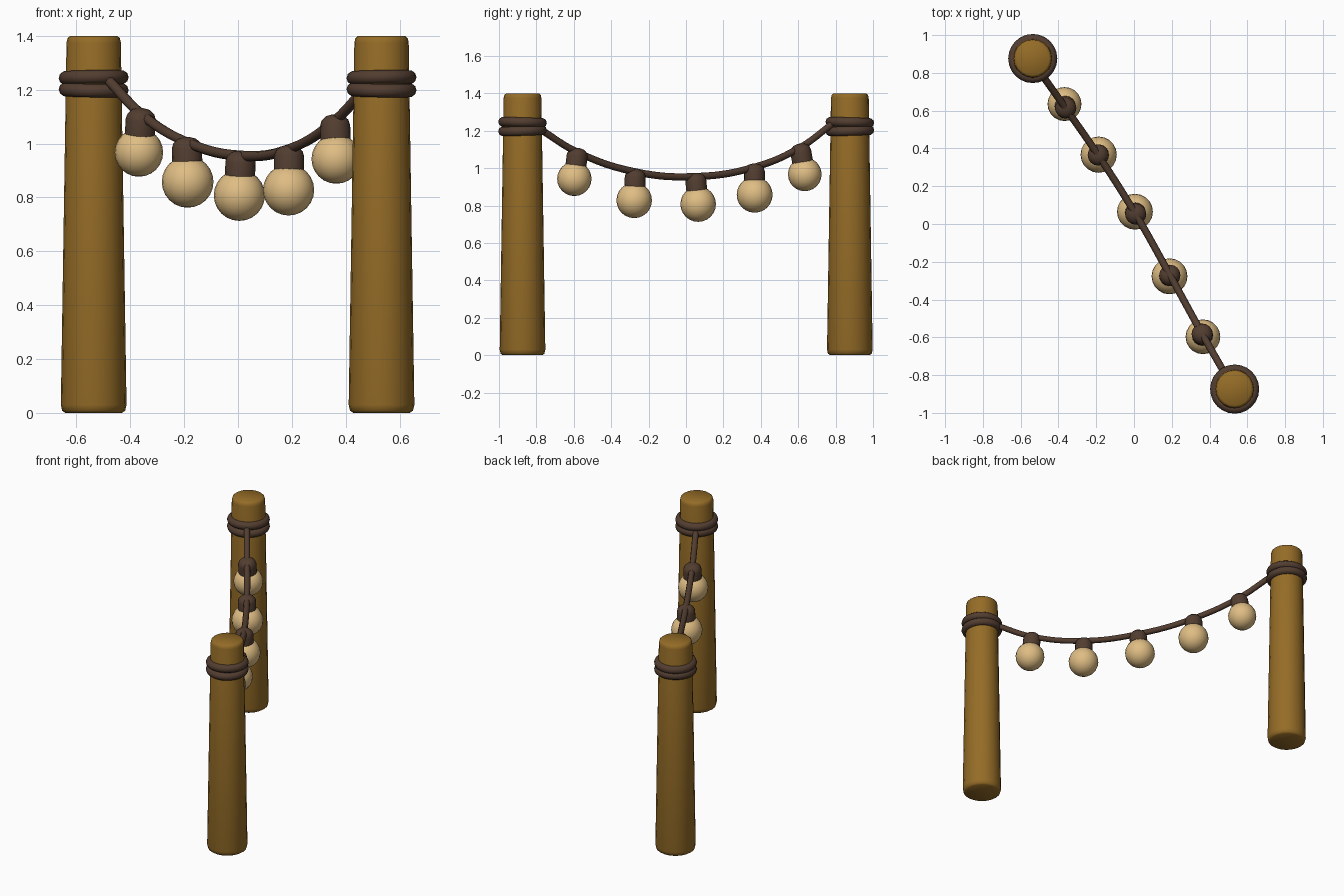
import bpy
import math
from mathutils import Vector

cube = bpy.data.objects.get("Cube")
if cube:
    bpy.data.objects.remove(cube)


def material(name, colour):
    m = bpy.data.materials.new(name)
    m.use_nodes = True
    m.diffuse_color = (*colour, 1)
    bsdf = next(n for n in m.node_tree.nodes if n.type == "BSDF_PRINCIPLED")
    bsdf.inputs["Base Color"].default_value = (*colour, 1)
    return m


WOOD = material("golden_brown_wood", (0.30, 0.15, 0.02))
ROPE = material("dark_brown_rope", (0.085, 0.047, 0.03))
GLASS = material("warm_cream_glass", (0.74, 0.51, 0.23))


def finish(name, mat, angle=60):
    ob = bpy.context.object
    ob.name = name
    ob.data.materials.append(mat)
    bpy.ops.object.shade_smooth_by_angle(angle=math.radians(angle))
    return ob


def lathe(name, mat, profile, base, axis=Vector((0, 0, 1)), sides=16):
    """Revolve (radius, height) points about an axis, closing both ends."""
    turn = Vector((0, 0, 1)).rotation_difference(axis)
    base = Vector(base)
    verts = []
    for r, h in profile:
        for i in range(sides):
            a = math.tau * i / sides
            verts.append(base + turn @ Vector((r * math.cos(a), r * math.sin(a), h)))
    faces = [tuple(reversed(range(sides)))]
    for k in range(len(profile) - 1):
        for i in range(sides):
            j = (i + 1) % sides
            faces.append((k * sides + i, k * sides + j,
                          (k + 1) * sides + j, (k + 1) * sides + i))
    last = (len(profile) - 1) * sides
    faces.append(tuple(range(last, last + sides)))
    mesh = bpy.data.meshes.new(name)
    mesh.from_pydata(verts, [], faces)
    ob = bpy.data.objects.new(name, mesh)
    bpy.context.collection.objects.link(ob)
    bpy.ops.object.select_all(action="DESELECT")
    bpy.context.view_layer.objects.active = ob
    ob.select_set(True)
    return finish(name, mat)


# Tapered posts with rounded ends, each wrapped by two rope coils
POST = [(0.105, 0), (0.117, 0.008), (0.122, 0.03), (0.101, 1.375),
        (0.097, 1.392), (0.087, 1.4)]
for side, x, y in (("right", -0.536, 0.876), ("left", 0.533, -0.874)):
    lathe(side + "_post", WOOD, POST, (x, y, 0), sides=20)
    for level, z, tilt in (("lower", 1.2, 0.03), ("upper", 1.245, -0.03)):
        bpy.ops.mesh.primitive_torus_add(
            location=(x, y, z), rotation=(tilt, tilt / 2, 0), major_radius=0.104,
            minor_radius=0.026, major_segments=24, minor_segments=10)
        finish(f"{side}_{level}_coil", ROPE)

# Sagging rope between the posts
path = [(-0.48, 0.78, 1.235), (-0.36, 0.61, 1.11), (-0.19, 0.365, 1.005),
        (0.01, 0.05, 0.955), (0.19, -0.27, 0.98), (0.36, -0.58, 1.085),
        (0.48, -0.79, 1.215)]
curve = bpy.data.curves.new("hanging_rope", "CURVE")
curve.dimensions = "3D"
curve.bevel_depth = 0.019
curve.bevel_resolution = 2
curve.resolution_u = 6
curve.use_fill_caps = True
spline = curve.splines.new("BEZIER")
spline.bezier_points.add(len(path) - 1)
for point, co in zip(spline.bezier_points, path):
    point.co = co
    point.handle_left_type = point.handle_right_type = "AUTO"
rope = bpy.data.objects.new("hanging_rope", curve)
bpy.context.collection.objects.link(rope)
bpy.ops.object.select_all(action="DESELECT")
bpy.context.view_layer.objects.active = rope
rope.select_set(True)
bpy.ops.object.convert(target="MESH")
finish("hanging_rope", ROPE)

# Globe bulbs, each hung from the rope by a rounded socket
SOCKET = [(0.056, 0.06), (0.056, 0.125), (0.05, 0.145), (0.034, 0.16), (0.012, 0.166)]
bulbs = [(-0.368, 0.635, 0.967, 0.09), (-0.187, 0.367, 0.858, 0.096),
         (0.005, 0.065, 0.808, 0.095), (0.188, -0.277, 0.828, 0.095),
         (0.365, -0.597, 0.943, 0.092)]
for n, ((x, y, z, r), hang) in enumerate(zip(bulbs, path[1:6]), 1):
    centre = Vector((x, y, z))
    bpy.ops.mesh.primitive_uv_sphere_add(segments=20, ring_count=12,
                                         radius=r, location=centre)
    finish(f"bulb_{n}", GLASS)
    lathe(f"socket_{n}", ROPE, SOCKET, centre, (Vector(hang) - centre).normalized())
